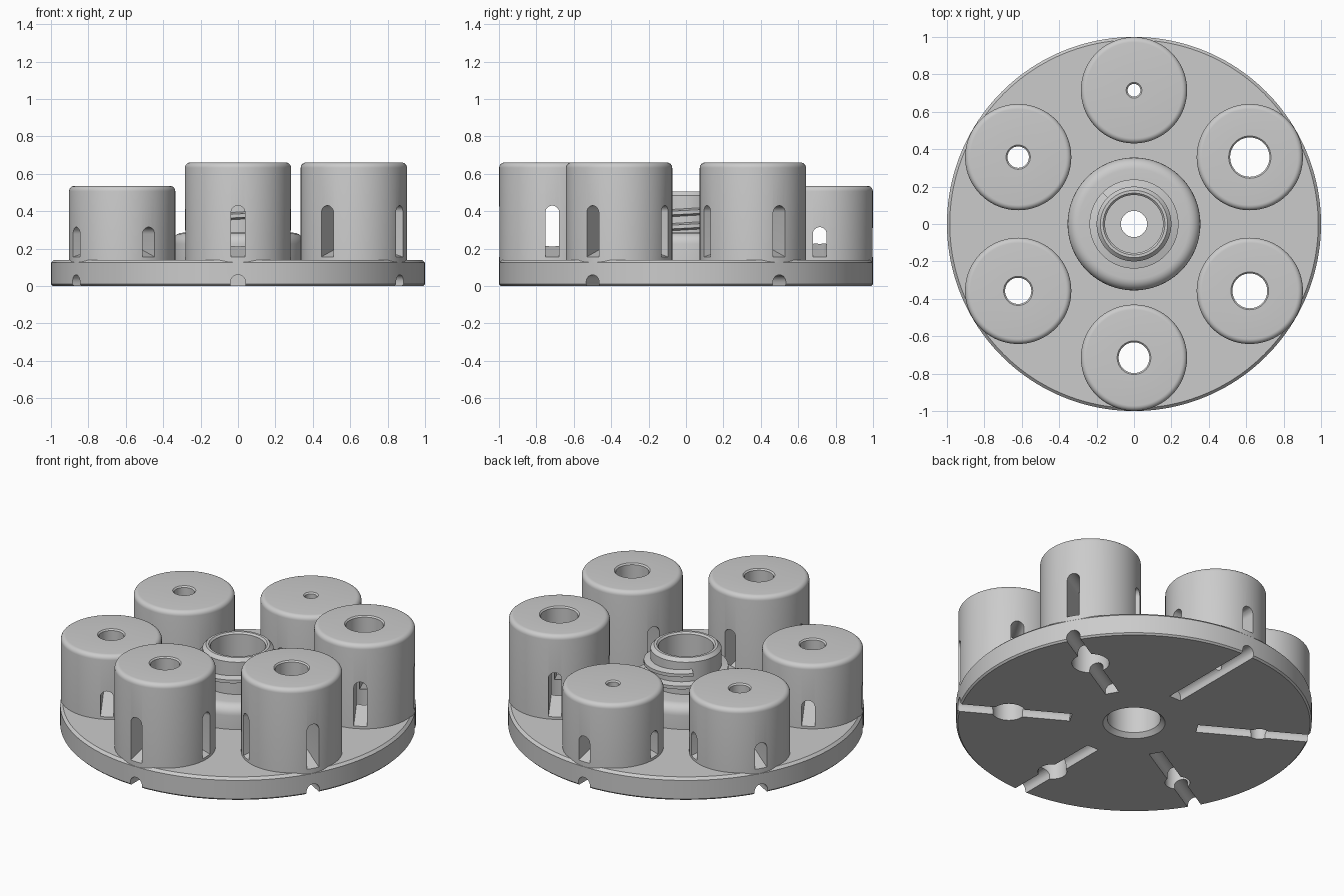
import bpy, bmesh, math
from mathutils import Matrix, Vector

cube = bpy.data.objects.get("Cube")
if cube:
    bpy.data.objects.remove(cube)

grey = bpy.data.materials.new("plain grey")
grey.use_nodes = True
grey.diffuse_color = (0.6, 0.6, 0.6, 1)
grey.node_tree.nodes["Principled BSDF"].inputs["Base Color"].default_value = (0.6, 0.6, 0.6, 1)


def finish(name, bm):
    """Turn a bmesh into a linked grey object."""
    bmesh.ops.recalc_face_normals(bm, faces=bm.faces)
    mesh = bpy.data.meshes.new(name)
    bm.to_mesh(mesh)
    bm.free()
    mesh.materials.append(grey)
    obj = bpy.data.objects.new(name, mesh)
    bpy.context.collection.objects.link(obj)
    return obj


def lathe(name, profile, steps=96):
    """Revolve a closed (radius, height) outline around z."""
    bm = bmesh.new()
    verts = [bm.verts.new((r, 0, z)) for r, z in profile]
    edges = [bm.edges.new((a, b)) for a, b in zip(verts, verts[1:] + verts[:1])]
    bmesh.ops.spin(bm, geom=verts + edges, cent=(0, 0, 0), axis=(0, 0, 1),
                   angle=math.tau, steps=steps, use_merge=True)
    bmesh.ops.remove_doubles(bm, verts=bm.verts, dist=1e-5)
    return finish(name, bm)


def loft(name, sections):
    """Bridge equal outlines and cap both ends."""
    bm = bmesh.new()
    rings = [[bm.verts.new(p) for p in s] for s in sections]
    n = len(rings[0])
    for a, b in zip(rings, rings[1:]):
        for i in range(n):
            j = (i + 1) % n
            bm.faces.new((a[i], a[j], b[j], b[i]))
    bm.faces.new(rings[0])
    bm.faces.new(rings[-1])
    return finish(name, bm)


def arch(x, half, bottom, top, steps=12):
    """Round-topped outline across y at position x."""
    pts = [(x, -half, bottom), (x, half, bottom)]
    for k in range(steps + 1):
        a = math.pi * k / steps
        pts.append((x, half * math.cos(a), top - half + half * math.sin(a)))
    return pts


def arc(cx, cz, r, a0, a1, steps=6):
    angles = [math.radians(a0 + (a1 - a0) * k / steps) for k in range(steps + 1)]
    return [(cx + r * math.cos(a), cz + r * math.sin(a)) for a in angles]


def cut(obj, cutters):
    """Subtract the cutters, keep the result and discard the cutters."""
    for c in cutters:
        mod = obj.modifiers.new("cut", 'BOOLEAN')
        mod.operation, mod.solver, mod.object = 'DIFFERENCE', 'EXACT', c
        c.hide_render = True
    bpy.context.view_layer.update()
    graph = bpy.context.evaluated_depsgraph_get()
    mesh = bpy.data.meshes.new_from_object(obj.evaluated_get(graph))
    obj.modifiers.clear()
    obj.data = mesh
    for c in cutters:
        bpy.data.objects.remove(c)


def smooth(obj):
    bpy.ops.object.select_all(action='DESELECT')
    obj.select_set(True)
    bpy.context.view_layer.objects.active = obj
    bpy.ops.object.shade_smooth_by_angle(angle=math.radians(30))


FLOOR = 0.14
CUP_DIST = 0.715

# Round base plate with a central bore
base = lathe("base_plate", [(0.175, 0), (0.99, 0), (1, 0.01), (1, 0.125), (0.985, FLOOR),
                            (0.15, FLOOR), (0.15, 0.025)], 160)

# Cups: name, angle, top height, slot top, hole radius
cups = [("cup_back_left", 30, 0.66, 0.43, 0.105),
        ("cup_back", 90, 0.535, 0.315, 0.034),
        ("cup_back_right", 150, 0.535, 0.315, 0.057),
        ("cup_front_right", 210, 0.535, 0.315, 0.07),
        ("cup_front", 270, 0.66, 0.43, 0.082),
        ("cup_front_left", 330, 0.66, 0.43, 0.093)]

base_cutters = []
parts = [base]
for name, deg, top, slot_top, hole in cups:
    turn = Matrix.Rotation(math.radians(deg), 4, 'Z')
    place = turn @ Matrix.Translation((CUP_DIST, 0, 0))

    # Solid cup with rounded rim and a vertical hole
    R, F = 0.284, 0.028
    cup = lathe(name, [(hole, FLOOR - 0.02), (R, FLOOR - 0.02)]
                + arc(R - F, top - F, F, 0, 90)
                + [(hole + 0.008, top), (hole, top - 0.008)])
    # Crossed slots with a floor that rises to the middle
    slots = []
    for quarter in (0, 90):
        s = loft("slot_cutter", [arch(x, 0.037, z, slot_top)
                                 for x, z in ((-0.35, 0.137), (0, 0.235), (0.35, 0.137))])
        s.matrix_world = Matrix.Rotation(math.radians(quarter), 4, 'Z')
        slots.append(s)
    cut(cup, slots)
    cup.matrix_world = place
    parts.append(cup)

    # Drain hole and underside groove below each cup
    groove = loft("groove_cutter", [arch(x, 0.04, -0.05, 0.06) for x in (0.36, 1.1)])
    groove.matrix_world = turn
    bm = bmesh.new()
    bmesh.ops.create_cone(bm, cap_ends=True, segments=96, radius1=hole, radius2=hole, depth=0.6)
    drain = finish("drain_cutter", bm)
    drain.matrix_world = place
    base_cutters += [groove, drain]
cut(base, base_cutters)

# Central hub: rounded flange, neck and inner web with a small hole
hub = lathe("hub", [(0.15, FLOOR - 0.02), (0.355, FLOOR - 0.02)]
            + arc(0.295, 0.225, 0.06, 0, 90)
            + [(0.2, 0.285), (0.2, 0.485), (0.18, 0.505), (0.165, 0.505), (0.155, 0.495),
               (0.155, 0.27), (0.07, 0.27), (0.07, 0.23), (0.15, 0.23)])
parts.append(hub)

# Helical thread around the neck
section = [(0.19, -0.022), (0.238, -0.01), (0.238, 0.01), (0.19, 0.022)]
TURNS, STEPS, PITCH = 1.5, 108, 0.075
rings = []
for k in range(STEPS + 1):
    a = math.tau * TURNS * k / STEPS - math.radians(45)
    z0 = 0.31 + PITCH * TURNS * k / STEPS
    rings.append([Vector((r * math.cos(a), r * math.sin(a), z0 + z)) for r, z in section])
parts.append(loft("neck_thread", rings))

for p in parts:
    smooth(p)
